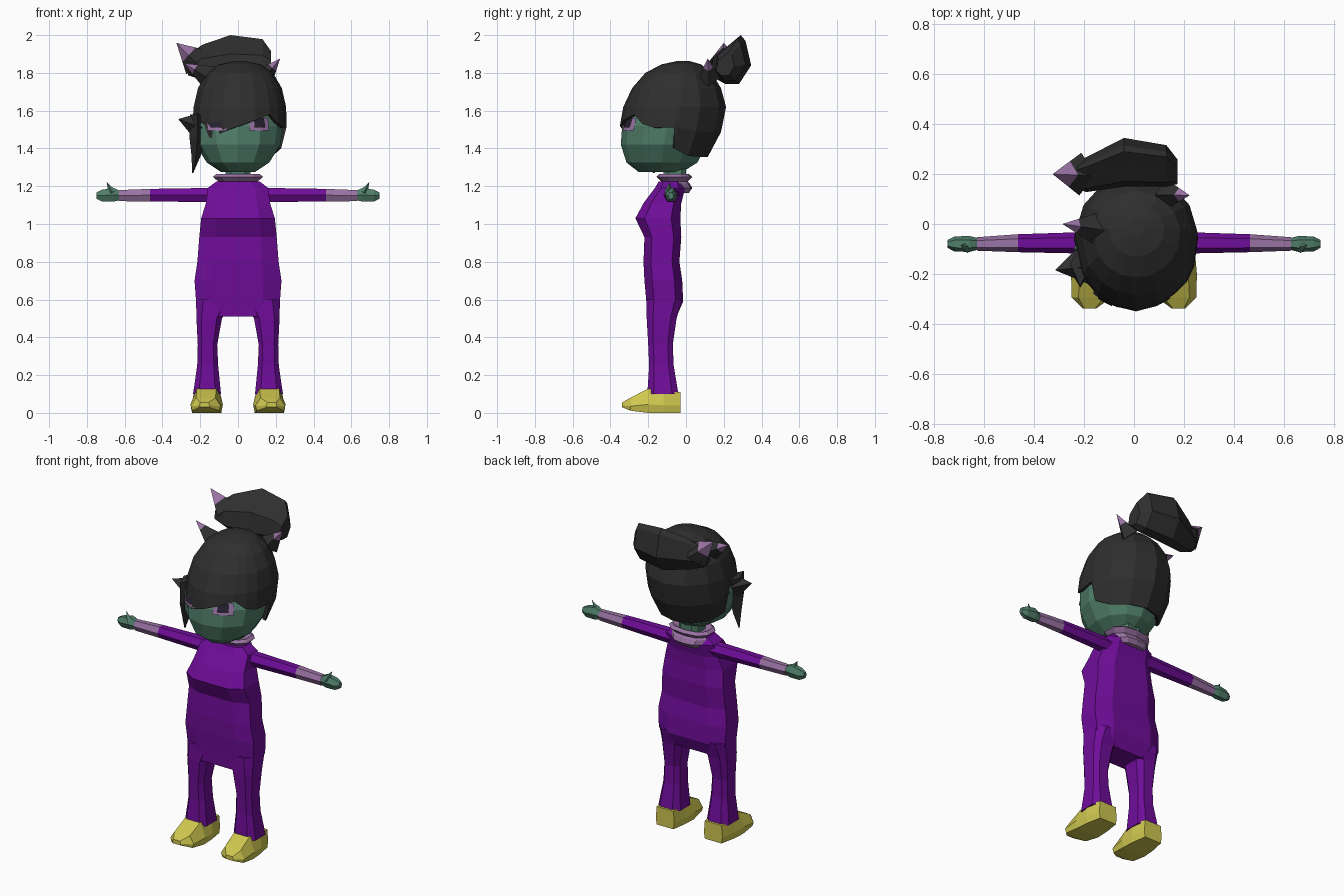
import bpy, bmesh
from math import sin, cos, radians
from mathutils import Vector

cube = bpy.data.objects.get("Cube")
if cube:
    bpy.data.objects.remove(cube)


def material(name, color):
    m = bpy.data.materials.new(name)
    m.use_nodes = True
    m.diffuse_color = (*color, 1)
    m.node_tree.nodes["Principled BSDF"].inputs["Base Color"].default_value = (*color, 1)
    return m


PURPLE = material("purple cloth", (0.16, 0.004, 0.32))
LILAC = material("lilac cloth", (0.32, 0.17, 0.37))
GREEN = material("green skin", (0.08, 0.21, 0.145))
HAIR = material("charcoal hair", (0.028, 0.028, 0.028))
YELLOW = material("yellow shoe", (0.62, 0.57, 0.08))
DARK = material("dark eye", (0.02, 0.015, 0.03))


def loft(name, rings, mats, mirror=False, caps=(True, True), closed=True, thick=0):
    """Skin rings of points; mats is one material, or one per band."""
    mats = mats if isinstance(mats, list) else [mats] * (len(rings) - 1)
    slots = list(dict.fromkeys(mats))
    bm = bmesh.new()
    vs = [[bm.verts.new(p) for p in ring] for ring in rings]
    n = len(vs[0])
    for band, (a, b) in enumerate(zip(vs, vs[1:])):
        for i in range(n if closed else n - 1):
            j = (i + 1) % n
            bm.faces.new((a[i], a[j], b[j], b[i])).material_index = slots.index(mats[band])
    if caps[0]:
        bm.faces.new(vs[0][::-1]).material_index = slots.index(mats[0])
    if caps[1]:
        bm.faces.new(vs[-1]).material_index = slots.index(mats[-1])
    bmesh.ops.recalc_face_normals(bm, faces=bm.faces)
    mesh = bpy.data.meshes.new(name)
    bm.to_mesh(mesh)
    bm.free()
    for m in slots:
        mesh.materials.append(m)
    ob = bpy.data.objects.new(name, mesh)
    bpy.context.collection.objects.link(ob)
    if mirror:
        ob.modifiers.new("Mirror", 'MIRROR')
    if thick:
        mod = ob.modifiers.new("Solidify", 'SOLIDIFY')
        mod.thickness, mod.offset = thick, -1
    return ob


def box_ring(z, x0, x1, y0, y1, n=8, e=0.6):
    """Horizontal squared-off polygon filling the given bounds."""
    pts = []
    for k in range(n):
        a = radians(360 * (k + 0.5) / n)
        s = cos(radians(180 / n)) ** e
        x, y = [max(-1, min(1, abs(f) ** e / s * (1 if f > 0 else -1))) for f in (cos(a), sin(a))]
        pts.append(((x0 + x1) / 2 + x * (x1 - x0) / 2, (y0 + y1) / 2 + y * (y1 - y0) / 2, z))
    return pts


def arm_ring(x, y, z, ry, rz):
    return [(x, y + ry * cos(radians(a)), z + rz * sin(radians(a))) for a in range(0, 360, 60)]


def surface(table, z, a, grow=0.0):
    """Point on a rounded form given rows of height, middle x, half width, front, back."""
    z = max(table[0][0], min(table[-1][0], z))
    for p, q in zip(table, table[1:]):
        if p[0] <= z <= q[0]:
            t = (z - p[0]) / (q[0] - p[0])
            cx, rx, y0, y1 = [u + (v - u) * t for u, v in zip(p[1:], q[1:])]
            a = radians(a)
            return (cx + (rx + grow) * cos(a), (y0 + y1) / 2 + ((y1 - y0) / 2 + grow) * sin(a), z)


def spike(name, base, tip, r, split, mats, mirror=False):
    """Four-sided spike whose outer part takes the second material."""
    base, tip = Vector(base), Vector(tip)
    d = (tip - base).normalized()
    u = d.cross(Vector((0, 1, 0.1))).normalized()
    v = d.cross(u)
    rings = [[base.lerp(tip, t) + (u * cos(radians(k)) + v * sin(radians(k))) * r * (1.01 - t)
              for k in range(0, 360, 90)] for t in (0, split, 1)]
    return loft(name, rings, mats, mirror)


# Overalls: body and legs
body = [(0.51, 0.2, -0.205, -0.05), (0.59, 0.222, -0.21, -0.015), (0.7, 0.23, -0.22, -0.02),
        (0.8, 0.215, -0.225, -0.035), (0.93, 0.205, -0.22, -0.025), (1.03, 0.195, -0.268, -0.03),
        (1.11, 0.17, -0.225, -0.025), (1.19, 0.16, -0.165, -0.005), (1.225, 0.115, -0.145, -0.02)]
loft("overalls_body", [box_ring(z, -w, w, f, b) for z, w, f, b in body], PURPLE)
leg = [(0.1, 0.09, 0.238, -0.205, -0.04), (0.25, 0.105, 0.216, -0.195, -0.065),
       (0.36, 0.11, 0.213, -0.2, -0.07), (0.5, 0.085, 0.22, -0.208, -0.05),
       (0.6, 0.03, 0.222, -0.208, -0.02)]
loft("trouser_legs", [box_ring(*r) for r in leg], PURPLE, mirror=True)

# Shoes, skinned from heel to toe
shoe = [(-0.03, 0.1, 0.225, 0, 0.11, 0.9), (-0.12, 0.085, 0.245, 0, 0.115, 0.85),
        (-0.2, 0.08, 0.252, 0, 0.128, 0.6), (-0.295, 0.092, 0.25, 0.012, 0.08, 0.65),
        (-0.338, 0.15, 0.205, 0.03, 0.055, 0.8)]
rings = []
for y, x0, x1, z0, z1, top in shoe:
    c, w, m = (x0 + x1) / 2, (x1 - x0) / 2, z0 + (z1 - z0) * 0.35
    rings.append([(c - w * 0.9, y, z0), (c + w * 0.9, y, z0), (c + w, y, m),
                  (c + w * top, y, z1), (c - w * top, y, z1), (c - w, y, m)])
loft("shoes", rings, YELLOW, mirror=True)

# Arms with cuffs, hands and thumbs
loft("sleeves", [arm_ring(0.13, -0.075, 1.153, 0.045, 0.044), arm_ring(0.465, -0.077, 1.153, 0.036, 0.038),
                 arm_ring(0.63, -0.08, 1.15, 0.027, 0.034)], [PURPLE, LILAC], mirror=True)
loft("hands", [arm_ring(0.62, -0.08, 1.15, 0.022, 0.027), arm_ring(0.66, -0.08, 1.155, 0.032, 0.042),
               arm_ring(0.72, -0.08, 1.15, 0.03, 0.036), arm_ring(0.748, -0.08, 1.15, 0.015, 0.02)],
     GREEN, mirror=True)
spike("thumbs", (0.665, -0.095, 1.165), (0.695, -0.085, 1.222), 0.022, 0.6, GREEN, mirror=True)

# Neck and rolled scarf
loft("neck", [box_ring(z, -0.065, 0.065, -0.12, 0.0) for z in (1.18, 1.33)], GREEN)
scarf = [(1.165, 0.075, -0.06, 0.015), (1.19, 0.1, -0.1, 0.033), (1.215, 0.115, -0.145, 0.02),
         (1.225, 0.105, -0.13, 0.01), (1.25, 0.132, -0.155, 0.033), (1.265, 0.115, -0.14, 0.015),
         (1.245, 0.07, -0.12, 0.0)]
loft("scarf", [box_ring(z, -w, w, f, b, 10, 0.85) for z, w, f, b in scarf], LILAC)

# Head
head = [(1.275, 0, 0.09, -0.25, -0.02), (1.325, 0, 0.165, -0.315, 0.06), (1.42, 0, 0.225, -0.345, 0.11),
        (1.52, 0, 0.24, -0.338, 0.14), (1.65, 0, 0.2, -0.28, 0.12), (1.75, 0, 0.1, -0.2, 0.05)]
loft("head", [[surface(head, r[0], a) for a in range(0, 360, 30)] for r in head], GREEN)


# Eyes as thin curved plates on the face
def eye_plate(name, angles, low, high, grow, mat):
    loft(name, [[surface(head, z, a, grow) for a in angles] for z in (low, high)], mat,
         mirror=True, caps=(False, False), closed=False)


eye_plate("eye_lids", (-75, -60, -47), 1.495, 1.56, 0.004, LILAC)
eye_plate("pupils", (-69, -60, -54), 1.512, 1.56, 0.007, DARK)

# Hair cap with a slanted fringe and an open face edge
cap = [(1.33, 0.005, 0.19, -0.3, 0.1), (1.42, 0.005, 0.235, -0.335, 0.155), (1.52, 0.008, 0.25, -0.35, 0.2),
       (1.62, 0.01, 0.245, -0.332, 0.212), (1.72, 0.01, 0.222, -0.285, 0.185),
       (1.8, 0.01, 0.175, -0.215, 0.135), (1.845, 0.01, 0.11, -0.13, 0.08), (1.862, 0.01, 0.03, -0.05, 0.02)]
edge = [(7, 1.4), (30, 1.36), (60, 1.355), (90, 1.355), (120, 1.355), (150, 1.36), (173, 1.4),
        (177, 1.51), (210, 1.49), (232, 1.455), (250, 1.49), (270, 1.52), (290, 1.55), (310, 1.58),
        (325, 1.53), (340, 1.51), (363, 1.51)]
rings = [[surface(cap, z, a) for a, z in edge], [surface(cap, (z + 1.62) / 2, a) for a, z in edge]]
rings += [[surface(cap, row[0], a) for a, z in edge] for row in cap[3:]]
loft("hair_cap", rings, HAIR, caps=(False, True), thick=0.018)

# Hanging side lock and loose tufts
lock = [(1.58, -0.215, 0.04, -0.16, 0.09), (1.46, -0.215, 0.042, -0.185, 0.07),
        (1.36, -0.222, 0.024, -0.18, 0.04), (1.27, -0.24, 0.003, -0.17, 0.004)]
loft("side_lock", [[(x - w, y, z), (x, y - d, z), (x + w, y, z), (x, y + d, z)]
                   for z, x, w, y, d in lock], HAIR)
spike("side_tuft", (-0.2, -0.16, 1.52), (-0.315, -0.185, 1.555), 0.08, 0.5, HAIR)
spike("crown_tuft_right", (-0.14, -0.02, 1.77), (-0.285, 0.0, 1.85), 0.07, 0.6, [HAIR, LILAC])
spike("crown_tuft_left", (0.13, 0.12, 1.77), (0.222, 0.115, 1.875), 0.06, 0.55, [HAIR, LILAC])

# Leaning bun, skinned from side to side, with its pointed tip
outline = [(-0.1, -0.08), (-0.08, 0.03), (0.04, 0.13), (0.065, 0.1), (0.095, -0.03), (0.03, -0.13), (-0.04, -0.13)]
bun = [(-0.265, 0.19, 1.84, 0.4), (-0.19, 0.2, 1.855, 0.72), (-0.04, 0.25, 1.87, 1),
       (0.13, 0.235, 1.868, 0.85), (0.175, 0.21, 1.85, 0.5)]
loft("hair_bun", [[(x, y + s * u, z + s * v) for u, v in outline] for x, y, z, s in bun], HAIR)
spike("bun_tip", (-0.215, 0.2, 1.855), (-0.325, 0.2, 1.958), 0.085, 0.4, [HAIR, LILAC])
